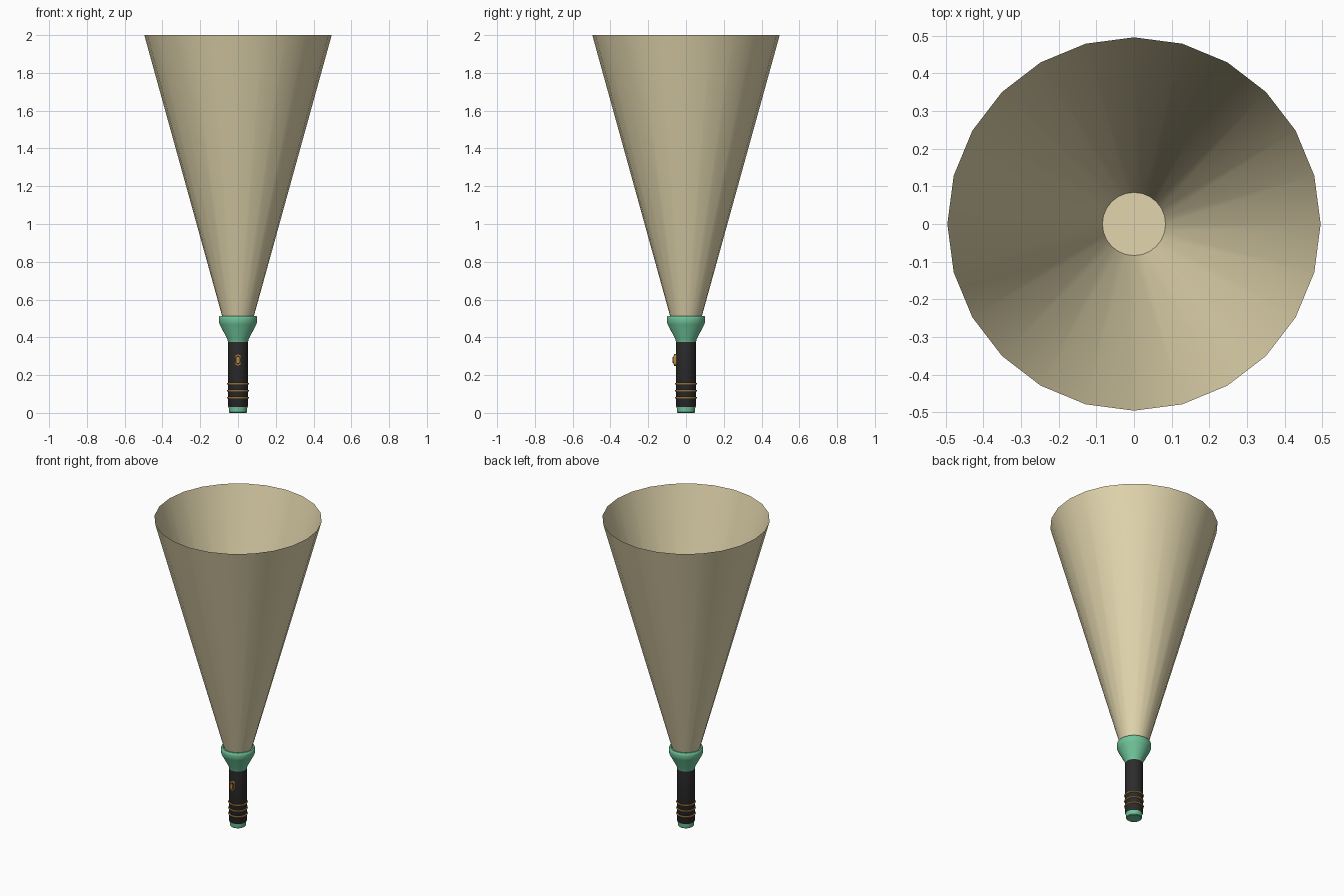
import bpy, bmesh, math

if "Cube" in bpy.data.objects:
    bpy.data.objects.remove(bpy.data.objects["Cube"], do_unlink=True)


def material(name, rgb):
    m = bpy.data.materials.new(name)
    m.use_nodes = True
    m.diffuse_color = (*rgb, 1)
    m.node_tree.nodes["Principled BSDF"].inputs["Base Color"].default_value = (*rgb, 1)
    return m


cream = material("warm light", (0.76, 0.67, 0.42))
mint = material("mint green", (0.16, 0.55, 0.32))
black = material("soft black", (0.025, 0.025, 0.025))
amber = material("amber", (0.52, 0.25, 0.05))


def finish(obj, name, mat, angle=35):
    obj.name = name
    obj.data.materials.append(mat)
    bpy.ops.object.select_all(action="DESELECT")
    obj.select_set(True)
    bpy.context.view_layer.objects.active = obj
    bpy.ops.object.shade_smooth_by_angle(angle=math.radians(angle))
    return obj


def lathe(name, profile, mat, sides=48):
    """Turn (radius, height) points around z; a zero radius closes the end."""
    bm = bmesh.new()
    verts = [bm.verts.new((r, 0, z)) for r, z in profile]
    edges = [bm.edges.new(pair) for pair in zip(verts, verts[1:])]
    bmesh.ops.spin(bm, geom=verts + edges, axis=(0, 0, 1), cent=(0, 0, 0),
                   angle=math.tau, steps=sides, use_merge=True)
    bmesh.ops.remove_doubles(bm, verts=bm.verts, dist=0.0001)
    bmesh.ops.recalc_face_normals(bm, faces=bm.faces)
    mesh = bpy.data.meshes.new(name)
    bm.to_mesh(mesh)
    bm.free()
    obj = bpy.data.objects.new(name, mesh)
    bpy.context.collection.objects.link(obj)
    return finish(obj, name, mat)


def capsule(name, width, height, y_front, y_back, z, mat):
    """Upright rounded pad facing the front."""
    r = width / 2
    straight = height / 2 - r
    bm = bmesh.new()
    ring = []
    for end, start in ((1, 0), (-1, math.pi)):
        for i in range(13):
            a = start + math.pi * i / 12
            ring.append(bm.verts.new((r * math.cos(a), y_front,
                                      z + end * straight + r * math.sin(a))))
    face = bm.faces.new(ring)
    back = bmesh.ops.extrude_face_region(bm, geom=[face])["geom"]
    for v in back:
        if isinstance(v, bmesh.types.BMVert):
            v.co.y = y_back
    bmesh.ops.recalc_face_normals(bm, faces=bm.faces)
    mesh = bpy.data.meshes.new(name)
    bm.to_mesh(mesh)
    bm.free()
    obj = bpy.data.objects.new(name, mesh)
    bpy.context.collection.objects.link(obj)
    return finish(obj, name, mat)


# Handle and tail
lathe("tail_cap", [(0, 0), (0.043, 0), (0.047, 0.004), (0.05, 0.036), (0, 0.036)], mint)
lathe("handle", [(0, 0.03), (0.049, 0.03), (0.053, 0.036), (0.053, 0.38), (0, 0.38)], black)

# Grip rings
for i, z in enumerate((0.08, 0.117, 0.154)):
    bpy.ops.mesh.primitive_torus_add(major_segments=48, minor_segments=10,
                                     major_radius=0.053, minor_radius=0.005,
                                     location=(0, 0, z))
    finish(bpy.context.object, f"grip_ring_{i + 1}", amber, 60)

# Flared head with a rolled rim
lathe("head", [(0, 0.375), (0.053, 0.375), (0.056, 0.39), (0.097, 0.468), (0.101, 0.482),
               (0.102, 0.5), (0.1, 0.509), (0.095, 0.514), (0.086, 0.514),
               (0.084, 0.506), (0, 0.506)], mint)

# Lens and open light beam
lathe("lens", [(0, 0.51), (0.084, 0.51)], cream)
lathe("light_beam", [(0.084, 0.512), (0.496, 2.0)], cream, 24)

# Switch on the front
capsule("switch_plate", 0.034, 0.062, -0.064, -0.045, 0.28, amber)
capsule("switch_inset", 0.024, 0.048, -0.066, -0.06, 0.28, black)
capsule("switch_button", 0.017, 0.034, -0.071, -0.06, 0.28, amber)
